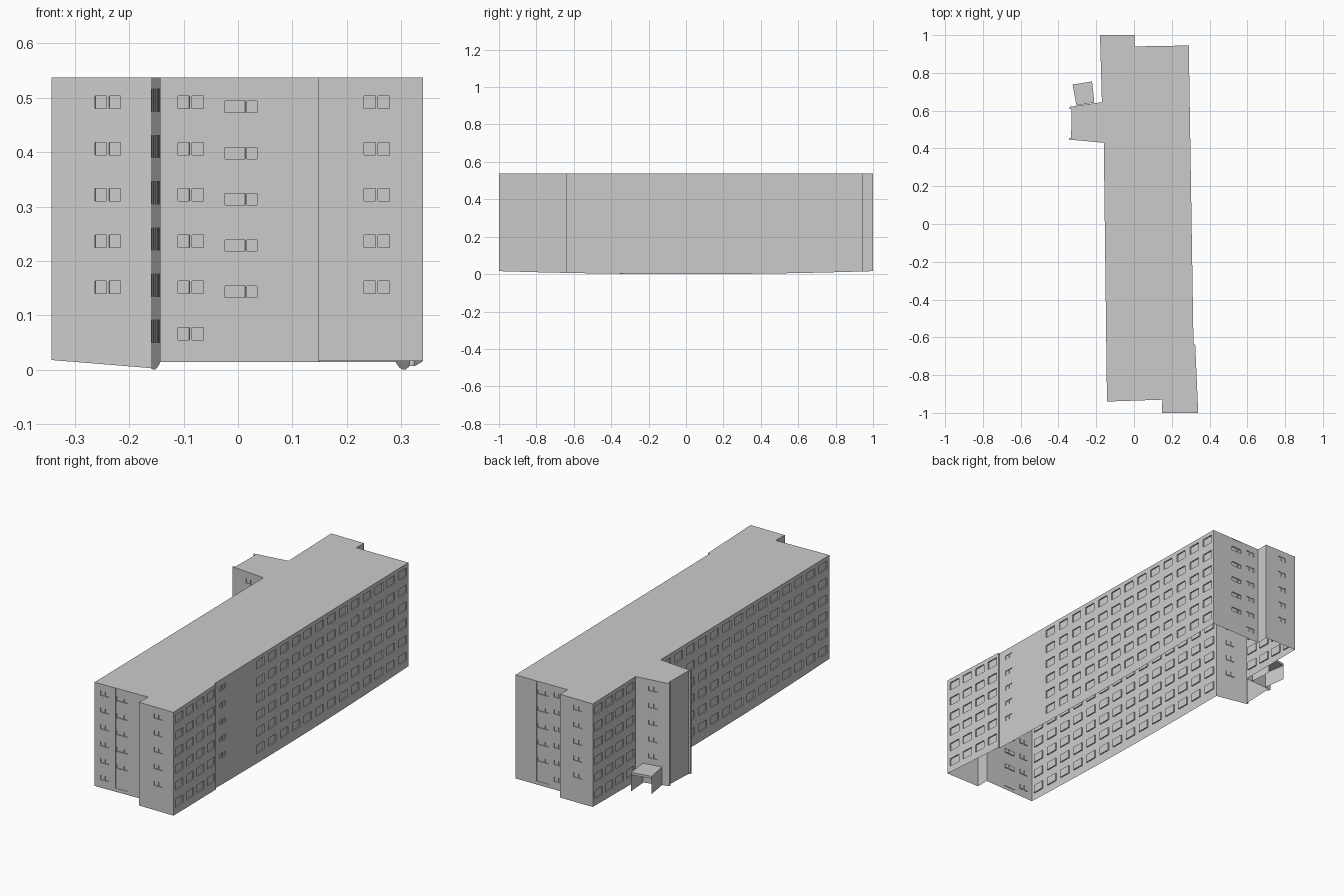
import bpy, bmesh
from mathutils import Vector

if "Cube" in bpy.data.objects:
    bpy.data.objects.remove(bpy.data.objects["Cube"])

TOP = 0.537
FLOOR = 0.085

grey = bpy.data.materials.new("concrete_grey")
grey.use_nodes = True
colour = (0.6, 0.6, 0.6, 1)
grey.diffuse_color = colour
grey.node_tree.nodes["Principled BSDF"].inputs["Base Color"].default_value = colour


def ground(x, y):
    """Gently sloping foot of the walls."""
    return 0.016 * y * y + 0.08 * max(0, -x - 0.16)


def rows(centres, width, low, high, floors, depth=0.006):
    """Window rectangles repeated per column and per floor, from the top down."""
    return [(c - width / 2, c + width / 2, low - f * FLOOR, high - f * FLOOR, depth)
            for c in centres for f in range(floors)]


def pair(c, floors, gap=0.013):
    """Two small panes side by side."""
    return rows((c - gap, c + gap), 0.021, 0.48, 0.503, floors, 0.004)


def bays(first, step, count):
    """Wide room windows at an even spacing."""
    return rows([first + step * i for i in range(count)], 0.062, 0.475, 0.516, 6)


def stair_strip(c):
    """Recessed vertical panel with a split window on each landing."""
    panel = [(c - 0.034, c + 0.034, 0.032, TOP - 0.002, 0.002)]
    return (panel + rows([c - 0.011], 0.037, 0.473, 0.494, 5, 0.007)
            + rows([c + 0.02], 0.019, 0.473, 0.494, 5, 0.007))


def wall(bm, start, end, top, windows):
    """Wall sheet on a grid; each cell is set back by the window it lies in."""
    a, b = Vector((*start, 0)), Vector((*end, 0))
    length = (b - a).length
    along = (b - a) / length
    inward = Vector((-along.y, along.x, 0))
    us, vs = {0, length}, {0, top}
    for u0, u1, v0, v1, _ in windows:
        us |= {round(u0, 4), round(u1, 4)}
        vs |= {round(v0, 4), round(v1, 4)}
    us, vs = sorted(us), sorted(vs)

    def depth(i, j):
        if not (0 <= i < len(us) - 1 and 0 <= j < len(vs) - 1):
            return 0
        u, v = (us[i] + us[i + 1]) / 2, (vs[j] + vs[j + 1]) / 2
        return max([w[4] for w in windows if w[0] < u < w[1] and w[2] < v < w[3]], default=0)

    def point(i, j, d):
        p = a + along * us[i]
        z = ground(p.x, p.y) if j == 0 else vs[j]
        p = p + inward * d
        return bm.verts.new((p.x, p.y, z))

    for i in range(len(us) - 1):
        for j in range(len(vs) - 1):
            d = depth(i, j)
            bm.faces.new([point(i, j, d), point(i + 1, j, d),
                          point(i + 1, j + 1, d), point(i, j + 1, d)])
            # Reveals towards the next cell sideways and upwards
            e = depth(i + 1, j)
            if e != d:
                bm.faces.new([point(i + 1, j, d), point(i + 1, j, e),
                              point(i + 1, j + 1, e), point(i + 1, j + 1, d)])
            e = depth(i, j + 1)
            if e != d:
                bm.faces.new([point(i, j + 1, d), point(i + 1, j + 1, d),
                              point(i + 1, j + 1, e), point(i, j + 1, e)])


def finish(bm, name):
    bmesh.ops.remove_doubles(bm, verts=bm.verts, dist=0.0002)
    mesh = bpy.data.meshes.new(name)
    bm.to_mesh(mesh)
    bm.free()
    mesh.materials.append(grey)
    obj = bpy.data.objects.new(name, mesh)
    bpy.context.collection.objects.link(obj)


# Footprint, anticlockwise: each corner with the windows of the wall that follows it
outline = [
    ((-0.143, -0.94), pair(0.056, 6) + stair_strip(0.149)),      # front
    ((0.15, -0.93), []),
    ((0.148, -1.0), pair(0.107, 5)),                             # front block
    ((0.34, -1.0), bays(0.05, 0.09, 4)),                         # left side, front part
    ((0.324, -0.637), []),
    ((0.315, -0.637), pair(0.067, 5) + bays(0.375, 0.0967, 13)),  # left side
    ((0.29, 0.945), stair_strip(0.15) + pair(0.235, 6)),         # back
    ((0.003, 0.94), []),
    ((0.003, 1.0), pair(0.1, 5)),                                # back block
    ((-0.18, 1.0), bays(0.05, 0.087, 4)),                        # right side, back part
    ((-0.17, 0.645), pair(0.09, 5)),                             # wing back
    ((-0.343, 0.62), []),
    ((-0.341, 0.61), []),
    ((-0.33, 0.608), []),                                        # wing side
    ((-0.333, 0.455), []),
    ((-0.343, 0.455), []),
    ((-0.343, 0.447), pair(0.104, 5)),                           # wing front
    ((-0.16, 0.43), bays(0.05, 0.0975, 14)),                     # right side
]

walls = bmesh.new()
for k, (corner, windows) in enumerate(outline):
    wall(walls, corner, outline[(k + 1) % len(outline)][0], TOP, windows)
finish(walls, "outer_walls")

roof = bmesh.new()
roof.faces.new([roof.verts.new((*corner, TOP)) for corner, _ in outline])
finish(roof, "flat_roof")

# Entrance porch, open towards the back
porch_corners = [(-0.305, 0.627), (-0.21, 0.643), (-0.222, 0.755), (-0.325, 0.738)]
PORCH_TOP = 0.11
porch = bmesh.new()
for k in (1, 3):
    wall(porch, porch_corners[k], porch_corners[(k + 1) % 4], PORCH_TOP, [])
for z in (PORCH_TOP, PORCH_TOP - 0.012):
    porch.faces.new([porch.verts.new((*c, z)) for c in porch_corners])
(x0, y0), (x1, y1) = porch_corners[2:]
porch.faces.new([porch.verts.new(p) for p in (
    (x0, y0, PORCH_TOP - 0.012), (x1, y1, PORCH_TOP - 0.012),
    (x1, y1, PORCH_TOP), (x0, y0, PORCH_TOP))])
finish(porch, "entrance_porch")
